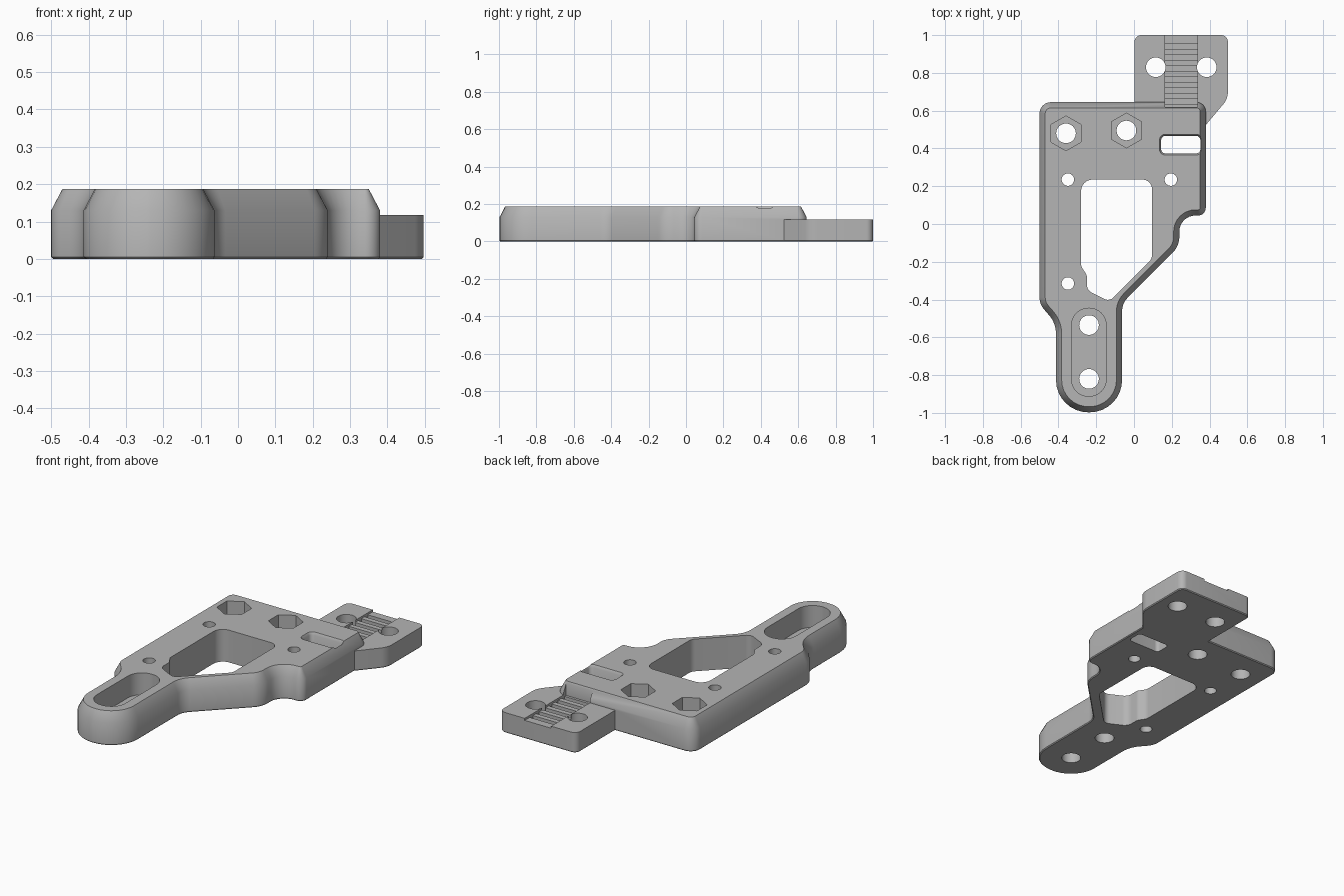
import bpy, bmesh, math
from mathutils import Vector

if "Cube" in bpy.data.objects:
    bpy.data.objects.remove(bpy.data.objects["Cube"])

TOP, FLANGE, CLEAR = 0.187, 0.117, 0.3

grey = bpy.data.materials.new("Plain grey")
grey.use_nodes = True
colour = (0.46, 0.46, 0.46, 1)
grey.diffuse_color = colour
grey.node_tree.nodes["Principled BSDF"].inputs["Base Color"].default_value = colour


def rounded(corners, seg=8):
    """Counter-clockwise (x, y, radius) corners -> outline of (point, outward normal)."""
    out = []
    for i, (x, y, r) in enumerate(corners):
        v = Vector((x, y))
        e1 = (v - Vector(corners[i - 1][:2])).normalized()
        e2 = (Vector(corners[(i + 1) % len(corners)][:2]) - v).normalized()
        n1, n2 = Vector((e1.y, -e1.x)), Vector((e2.y, -e2.x))
        miter = (n1 + n2) / (1 + n1.dot(n2))
        if r == 0:
            out.append((v, miter))
            continue
        turn = math.atan2(e1.cross(e2), e1.dot(e2))
        sign = math.copysign(1, turn)
        start = math.atan2(n1.y, n1.x)
        for k in range(seg + 1):
            a = start + turn * k / seg
            n = Vector((math.cos(a), math.sin(a)))
            out.append((v - sign * r * miter + sign * r * n, n))
    return out


def ngon(cx, cy, r, sides=32, turn=0.0):
    steps = [turn + math.tau * k / sides for k in range(sides)]
    return rounded([(cx + r * math.cos(a), cy + r * math.sin(a), 0) for a in steps])


def box(x0, x1, y0, y1, r=0):
    return rounded([(x0, y0, r), (x1, y0, r), (x1, y1, r), (x0, y1, r)])


def stack(bm, outline, layers):
    """Loft an outline through (height, inset) layers and cap both ends."""
    rings = [[bm.verts.new((*(p - n * inset), z)) for p, n in outline] for z, inset in layers]
    for low, high in zip(rings, rings[1:]):
        for i in range(len(low)):
            bm.faces.new((low[i - 1], low[i], high[i], high[i - 1]))
    bm.faces.new(rings[0][::-1])
    bm.faces.new(rings[-1])


def solid(name, pieces):
    bm = bmesh.new()
    for outline, layers in pieces:
        stack(bm, outline, layers)
    mesh = bpy.data.meshes.new(name)
    bm.to_mesh(mesh)
    bm.free()
    mesh.materials.append(grey)
    obj = bpy.data.objects.new(name, mesh)
    bpy.context.collection.objects.link(obj)
    return obj


def combine(target, other, operation):
    mod = target.modifiers.new(other.name, "BOOLEAN")
    mod.object, mod.operation, mod.solver = other, operation, "EXACT"
    bpy.context.view_layer.objects.active = target
    bpy.ops.object.modifier_apply(modifier=mod.name)
    bpy.data.objects.remove(other)


def through(outline):
    return outline, [(-CLEAR, 0), (CLEAR, 0)]


def pocket(outline, floor):
    return outline, [(floor, 0), (CLEAR, 0)]


# Main plate with a tapered upper rim and a rounded arm
plate = solid("bracket_plate", [(rounded([
    (-0.5, 0.645, 0.06), (-0.5, -0.425, 0.1), (-0.413, -0.525, 0.15),
    (-0.413, -0.997, 0.171), (-0.063, -0.997, 0.171), (-0.063, -0.42, 0.1),
    (0.24, -0.117, 0.12), (0.24, 0.045, 0.085), (0.38, 0.045, 0.04),
    (0.38, 0.645, 0.05)]),
    [(0, 0.005), (0.005, 0), (0.13, 0), (TOP, 0.03)])])

# Lower clamp flange at the back
flange = solid("clamp_flange", [(rounded([
    (0.003, 1, 0.035), (0.003, 0.5, 0), (0.36, 0.5, 0),
    (0.497, 0.663, 0.1), (0.497, 1, 0.035)]),
    [(0, 0.005), (0.005, 0), (FLANGE, 0)])])
combine(plate, flange, "UNION")

# Central window
window = rounded([
    (-0.28, 0.235, 0.06), (-0.28, -0.225, 0.04), (-0.25, -0.27, 0.03),
    (-0.25, -0.35, 0.05), (-0.13, -0.41, 0.04), (0.095, -0.185, 0.05),
    (0.095, 0.235, 0.05)])

# Nut pockets, long recess and belt groove
nuts = [(-0.36, 0.48), (-0.04, 0.495)]
pockets = [pocket(ngon(x, y, 0.092, 6, math.pi / 2), 0.1) for x, y in nuts]
pockets.append(pocket(box(-0.331, -0.147, -0.912, -0.446, 0.09), 0.06))
pockets.append(pocket(box(0.165, 0.335, 0.62, 1.1), 0.105))
combine(plate, solid("pocket_cutter", pockets), "DIFFERENCE")

# Screw holes, window and side slot
bolts = nuts + [(-0.238, -0.535), (-0.238, -0.82), (0.115, 0.83), (0.385, 0.83)]
pins = [(-0.35, 0.235), (0.195, 0.235), (-0.35, -0.315)]
holes = [through(window)]
holes += [through(ngon(x, y, 0.052)) for x, y in bolts]
holes += [through(ngon(x, y, 0.033)) for x, y in pins]
holes.append((box(0.135, 0.36, 0.365, 0.475, 0.03),
              [(-CLEAR, 0.009), (TOP - 0.015, 0.009), (TOP, 0), (CLEAR, 0)]))
combine(plate, solid("hole_cutter", holes), "DIFFERENCE")

# Troughs between the belt teeth
pitch = 0.058
troughs = [pocket(box(0.165, 0.335, y, y + pitch / 2), 0.088)
           for y in (0.635 + pitch * k for k in range(6))]
combine(plate, solid("trough_cutter", troughs), "DIFFERENCE")

# Smooth the curved walls, keep the crisp edges
bpy.ops.object.select_all(action="DESELECT")
plate.select_set(True)
bpy.context.view_layer.objects.active = plate
bpy.ops.object.shade_smooth_by_angle(angle=math.radians(32))
